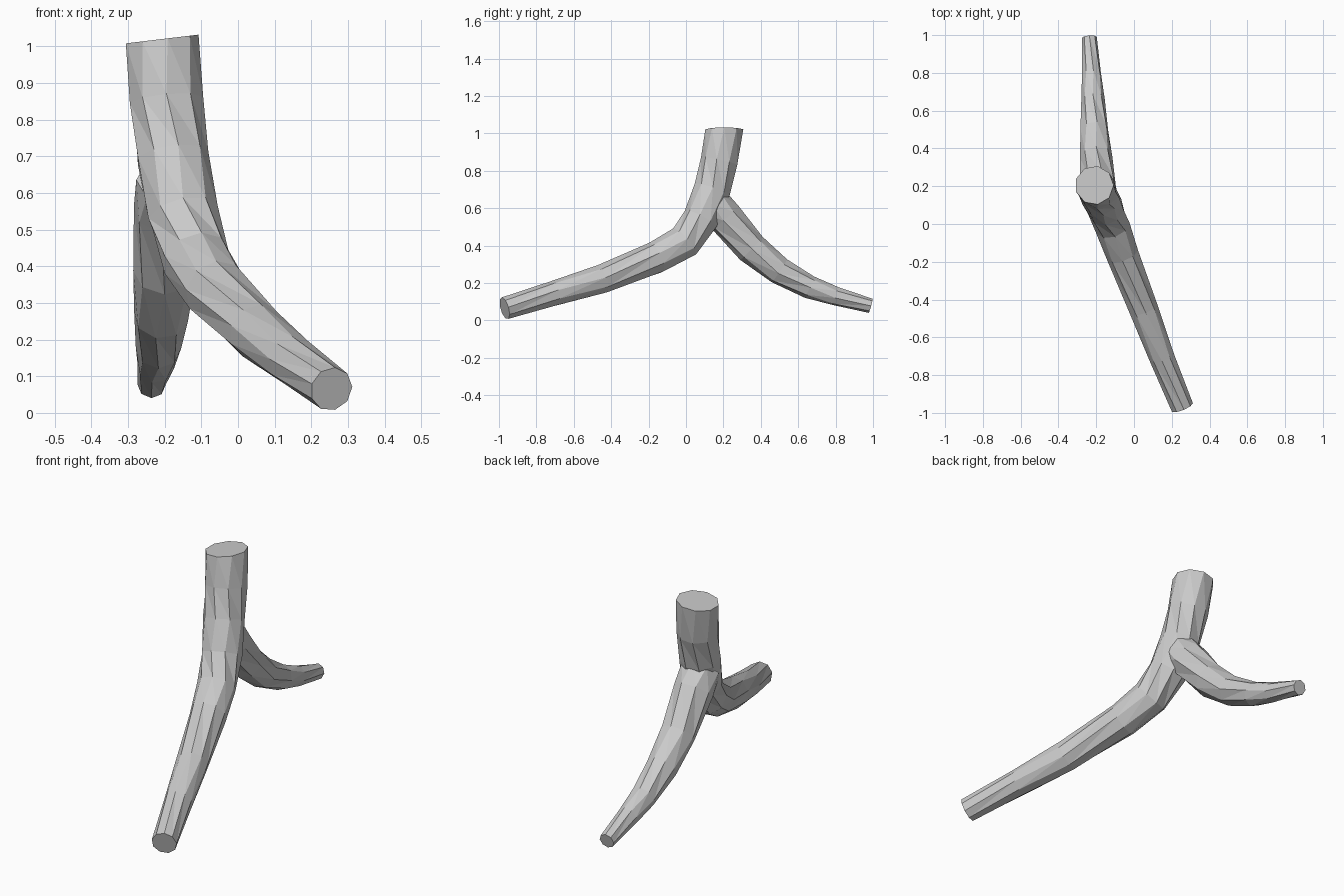
import bpy, bmesh
from math import cos, sin, tau
from mathutils import Vector

cube = bpy.data.objects.get("Cube")
if cube:
    bpy.data.objects.remove(cube, do_unlink=True)

# One bare grey for the whole limb
grey = bpy.data.materials.new("pale grey bark")
grey.use_nodes = True
colour = (0.6, 0.6, 0.6, 1)
grey.diffuse_color = colour
grey.node_tree.nodes["Principled BSDF"].inputs["Base Color"].default_value = colour


def make_limb(name, path, sides, first_normal=None):
    """Faceted tapering tube through (x, y, z, radius) points, with flat ends."""
    bm = bmesh.new()
    centres = [Vector(p[:3]) for p in path]
    rings = []
    for i, c in enumerate(centres):
        before = (c - centres[i - 1]).normalized() if i else Vector()
        after = (centres[i + 1] - c).normalized() if i + 1 < len(path) else Vector()
        along = (before + after).normalized()
        if i == 0 and first_normal:
            along = Vector(first_normal).normalized()
        across = (Vector((1, 0, 0)) - along * along.x).normalized()
        up = along.cross(across)
        ring = []
        for k in range(sides):
            a = tau * (k + 0.25 * (i % 2)) / sides
            ring.append(bm.verts.new(c + path[i][3] * (across * cos(a) + up * sin(a))))
        rings.append(ring)
    # Triangulated skin between neighbouring rings
    for low, high in zip(rings, rings[1:]):
        for k in range(sides):
            n = (k + 1) % sides
            bm.faces.new((low[k], low[n], high[k]))
            bm.faces.new((low[n], high[n], high[k]))
    # Cut ends
    bm.faces.new(rings[0])
    bm.faces.new(rings[-1])
    bmesh.ops.recalc_face_normals(bm, faces=bm.faces)
    mesh = bpy.data.meshes.new(name)
    bm.to_mesh(mesh)
    bm.free()
    mesh.materials.append(grey)
    obj = bpy.data.objects.new(name, mesh)
    bpy.context.collection.objects.link(obj)
    return obj


# Main limb, from the upright cut top to the front tip
make_limb("main_limb", [
    (-0.21, 0.205, 1.02, 0.103),
    (-0.195, 0.18, 0.85, 0.102),
    (-0.18, 0.14, 0.7, 0.1),
    (-0.15, 0.08, 0.54, 0.098),
    (-0.115, -0.01, 0.42, 0.094),
    (-0.06, -0.16, 0.335, 0.088),
    (0.05, -0.45, 0.222, 0.078),
    (0.15, -0.71, 0.142, 0.068),
    (0.255, -0.97, 0.065, 0.061),
], 9, (0.12, 0, -1))

# Side branch, sprouting from the back of the main limb
make_limb("rear_branch", [
    (-0.18, 0.135, 0.63, 0.098),
    (-0.19, 0.21, 0.55, 0.096),
    (-0.2, 0.35, 0.385, 0.086),
    (-0.21, 0.5, 0.265, 0.075),
    (-0.217, 0.66, 0.178, 0.062),
    (-0.225, 0.8, 0.13, 0.051),
    (-0.236, 0.988, 0.078, 0.039),
], 8)
